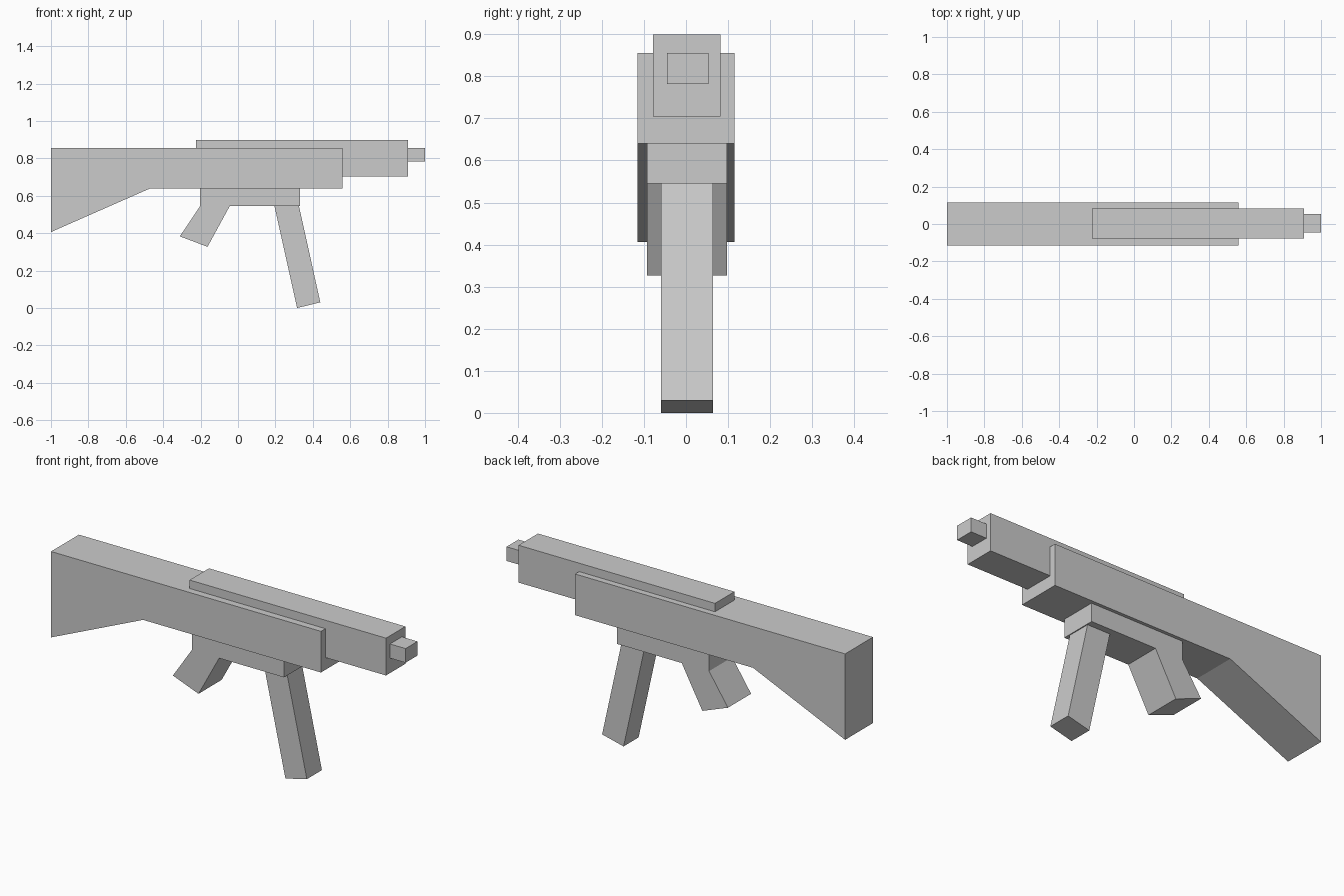
import bpy, bmesh

if "Cube" in bpy.data.objects:
    bpy.data.objects.remove(bpy.data.objects["Cube"])


def extrude_profile(name, points, y0, y1):
    """Solid made by sweeping an x-z outline from y0 to y1."""
    bm = bmesh.new()
    face = bm.faces.new([bm.verts.new((x, y0, z)) for x, z in points])
    result = bmesh.ops.extrude_face_region(bm, geom=[face])
    verts = [g for g in result["geom"] if isinstance(g, bmesh.types.BMVert)]
    bmesh.ops.translate(bm, verts=verts, vec=(0, y1 - y0, 0))
    bmesh.ops.recalc_face_normals(bm, faces=bm.faces)
    mesh = bpy.data.meshes.new(name)
    bm.to_mesh(mesh)
    bm.free()
    obj = bpy.data.objects.new(name, mesh)
    bpy.context.collection.objects.link(obj)
    return obj


def rect(x0, x1, z0, z1):
    return [(x0, z0), (x1, z0), (x1, z1), (x0, z1)]


# Long body with the flared shoulder stock
extrude_profile("body_and_stock",
                [(-1, 0.406), (-0.468, 0.64), (0.56, 0.64), (0.56, 0.855), (-1, 0.855)],
                -0.115, 0.115)

# Upper receiver and muzzle
extrude_profile("upper_receiver", rect(-0.225, 0.91, 0.704, 0.899), -0.078, 0.082)
extrude_profile("muzzle", rect(0.91, 1.0, 0.782, 0.856), -0.045, 0.053)

# Lower receiver with the slanted hand grip
extrude_profile("lower_receiver_and_grip",
                [(-0.202, 0.64), (-0.202, 0.545), (-0.311, 0.383), (-0.163, 0.327),
                 (-0.044, 0.545), (0.331, 0.545), (0.331, 0.64)],
                -0.093, 0.098)

# Slanted magazine
extrude_profile("magazine",
                [(0.195, 0.545), (0.316, 0.0), (0.44, 0.03), (0.326, 0.545)],
                -0.06, 0.064)
